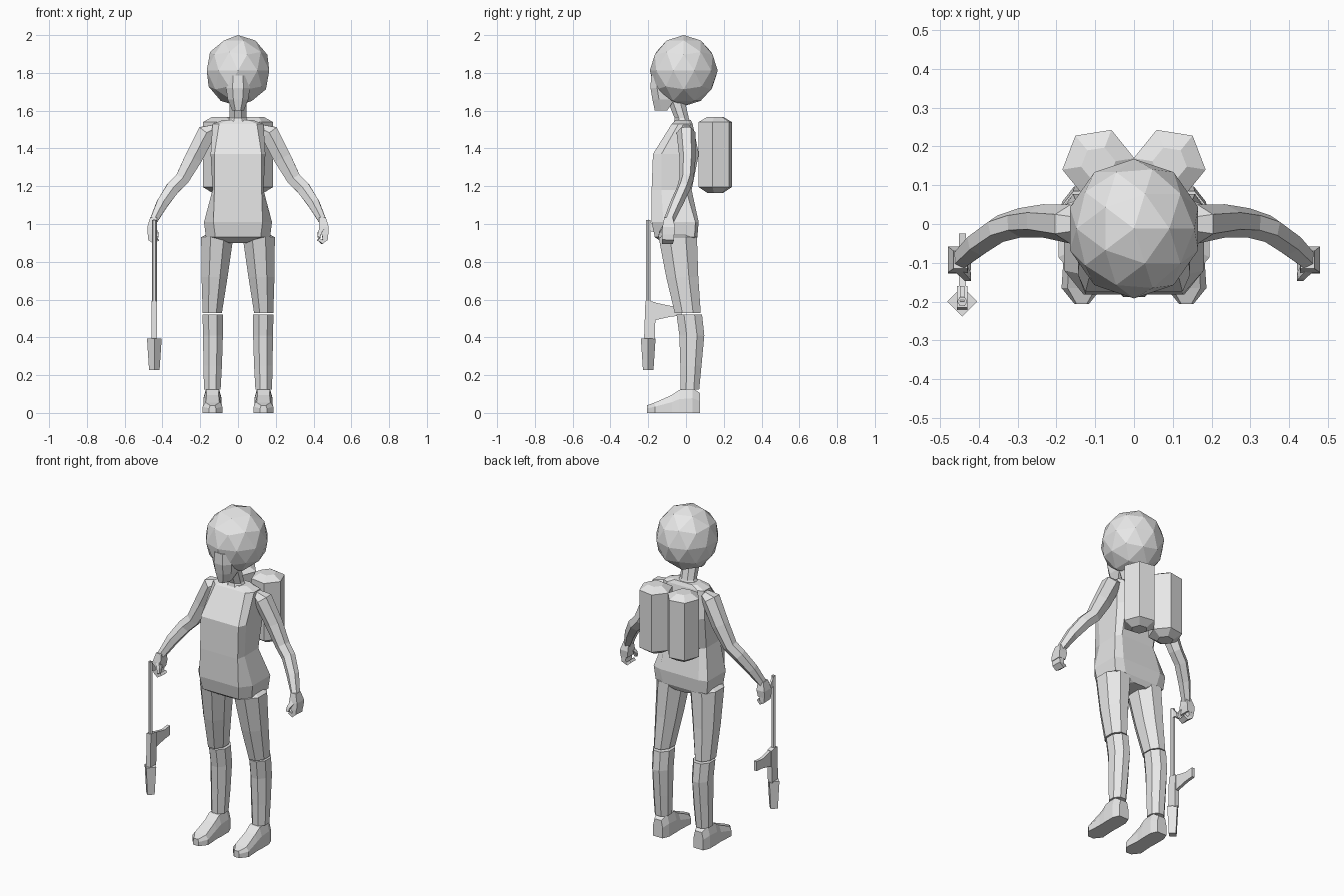
import bpy, bmesh, math
from mathutils import Vector, Matrix

if "Cube" in bpy.data.objects:
    bpy.data.objects.remove(bpy.data.objects["Cube"])

GREY = bpy.data.materials.new("plain_grey")
GREY.diffuse_color = (0.8, 0.8, 0.8, 1)
GREY.use_nodes = True
GREY.node_tree.nodes["Principled BSDF"].inputs["Base Color"].default_value = GREY.diffuse_color


def finish(name, bm, mirror=False):
    bmesh.ops.recalc_face_normals(bm, faces=bm.faces)
    me = bpy.data.meshes.new(name)
    bm.to_mesh(me)
    bm.free()
    me.materials.append(GREY)
    ob = bpy.data.objects.new(name, me)
    bpy.context.collection.objects.link(ob)
    if mirror:
        ob.modifiers.new("mirror", 'MIRROR').use_mirror_merge = False
    return ob


def loft(name, rings, mirror=False):
    """Skin a list of equal-length point rings and cap both ends."""
    bm = bmesh.new()
    vs = [[bm.verts.new(p) for p in r] for r in rings]
    n = len(rings[0])
    for a, b in zip(vs, vs[1:]):
        for i in range(n):
            j = (i + 1) % n
            bm.faces.new((a[i], a[j], b[j], b[i]))
    bm.faces.new(vs[0])
    bm.faces.new(vs[-1])
    return finish(name, bm, mirror)


def oval(cx, cy, z, rx, ry, n, turn=0.0):
    return [(cx + rx * math.cos(turn + math.tau * i / n),
             cy + ry * math.sin(turn + math.tau * i / n), z) for i in range(n)]


def stack(name, levels, n, turn=0.0, mirror=False):
    """Levels are (z, x0, x1, y0, y1) bounds of horizontal oval rings."""
    k = 1 / math.cos(math.pi / n) if turn else 1
    loft(name, [oval((a + b) / 2, (c + d) / 2, z, k * (b - a) / 2, k * (d - c) / 2, n, turn)
                for z, a, b, c, d in levels], mirror)


def limb(name, path, n, mirror=True):
    """Path entries are (point, radius across, radius along y)."""
    pts = [Vector(p) for p, _, _ in path]
    rings = []
    for i, (_, ra, rb) in enumerate(path):
        axis = (pts[min(i + 1, len(pts) - 1)] - pts[max(i - 1, 0)]).normalized()
        u = axis.cross(Vector((0, 1, 0))).normalized()
        v = u.cross(axis)
        rings.append([pts[i] + u * ra * math.cos(t) + v * rb * math.sin(t)
                      for t in (math.tau * (k + 0.5) / n for k in range(n))])
    loft(name, rings, mirror)


def plate(name, outline, x, half):
    """Side profile of (y, z) points with thickness along x."""
    loft(name, [[(x + s * half, y, z) for y, z in outline] for s in (-1, 1)])


# Rounded hair
bm = bmesh.new()
bmesh.ops.create_icosphere(bm, subdivisions=2, radius=1,
                           matrix=Matrix.Translation((0, -0.012, 1.812))
                           @ Matrix.Diagonal((0.174, 0.18, 0.188, 1)))
finish("hair", bm)

# Face tapering to the chin: (z, half width, front, back)
loft("face", [[(-.45 * w, f, z), (.45 * w, f, z), (w, f + .035, z), (w, b, z),
               (-w, b, z), (-w, f + .035, z)]
              for z, w, f, b in ((1.60, .03, -.165, -.10), (1.66, .055, -.178, -.06),
                                 (1.72, .063, -.188, -.05), (1.785, .06, -.185, -.05))])

# Neck leaning forward
stack("neck", [(1.52, -.07, .07, -.07, .03), (1.56, -.045, .045, -.06, .015),
               (1.67, -.045, .045, -.105, -.01)], 8, math.pi / 8)

# Torso: (z, front half, side half, back half, y front, side front, side back, back)
TORSO = ((1.55, .05, .08, .06, -.055, -.03, .01, .025),
         (1.53, .10, .135, .10, -.075, -.04, .02, .035),
         (1.37, .125, .145, .11, -.175, -.13, .03, .068),
         (1.18, .125, .135, .11, -.182, -.13, .00, .03),
         (1.01, .13, .18, .13, -.182, -.12, .05, .067),
         (.93, .12, .17, .11, -.165, -.11, .045, .06),
         (.90, .04, .06, .04, -.12, -.07, .03, .045))
loft("torso", [[(-f, yf, z), (f, yf, z), (s, sf, z), (s, sb, z),
                (b, yb, z), (-b, yb, z), (-s, sb, z), (-s, sf, z)]
               for z, f, s, b, yf, sf, sb, yb in TORSO])

# Arms and hands
limb("arm", [((.125, .00, 1.505), .025, .03), ((.165, .00, 1.485), .055, .05),
             ((.235, .008, 1.35), .053, .043), ((.295, .003, 1.24), .043, .038),
             ((.345, -.012, 1.19), .042, .036), ((.40, -.05, 1.11), .036, .034),
             ((.446, -.09, 1.02), .024, .028)], 6)
stack("palm", [(1.035, .43, .465, -.115, -.07), (.985, .428, .48, -.125, -.058),
               (.945, .435, .48, -.128, -.062)], 4, math.pi / 4, True)
limb("fingers", [((.46, -.095, .955), .024, .045), ((.461, -.095, .92), .02, .045),
                 ((.445, -.098, .905), .014, .04), ((.425, -.10, .92), .012, .035)], 4)
limb("thumb", [((.45, -.11, .985), .018, .018), ((.432, -.132, .955), .014, .014),
               ((.428, -.14, .93), .011, .011)], 4)

# Legs in two sections
E = math.pi / 8
stack("thigh", [(.955, .06, .15, -.10, .02), (.93, .025, .195, -.145, .058),
                (.72, .055, .193, -.105, .065), (.53, .085, .187, -.06, .078)], 8, E, True)
stack("shin", [(.52, .08, .188, -.05, .085), (.41, .08, .185, -.035, .097),
               (.25, .085, .183, -.03, .082), (.125, .092, .18, -.028, .07)], 8, E, True)

# Shoes: (y, half width, height)
loft("shoe", [[(.135 + s * w, y, z) for s, w, z in
               ((-1, w, 0), (1, w, 0), (1, w, .6 * h), (1, .7 * w, h),
                (-1, .7 * w, h), (-1, w, .6 * h))]
              for y, w, h in ((.075, .032, .105), (.035, .048, .13), (-.035, .048, .122),
                              (-.075, .046, .095), (-.165, .052, .055), (-.207, .018, .04))],
     True)

# Twin back tanks
loft("back_tank", [oval(.092, .155, z, r, r, 6, math.radians(-9))
                   for z, r in ((1.165, .045), (1.195, .094), (1.54, .094), (1.567, .045))],
     True)

# Long gun held muzzle up beside one leg
GX, GY = -.443, -.20
loft("gun_barrel", [oval(GX, GY, z, .013, .013, 6) for z in (.57, 1.02)])
plate("gun_sight", [(GY, 1.025), (GY + .04, .975), (GY + .04, .955), (GY, .965)], GX, .006)
plate("gun_body", [(-.222, .39), (-.165, .39), (-.16, .585), (-.19, .592), (-.215, .592)],
      GX, .014)
plate("gun_grip", [(-.17, .49), (-.08, .51), (-.025, .515), (-.025, .572), (-.08, .566),
                   (-.17, .585)], GX, .009)
loft("gun_stock", [oval(GX, GY, z, r, r, 4) for z, r in ((.228, .028), (.395, .039))])
